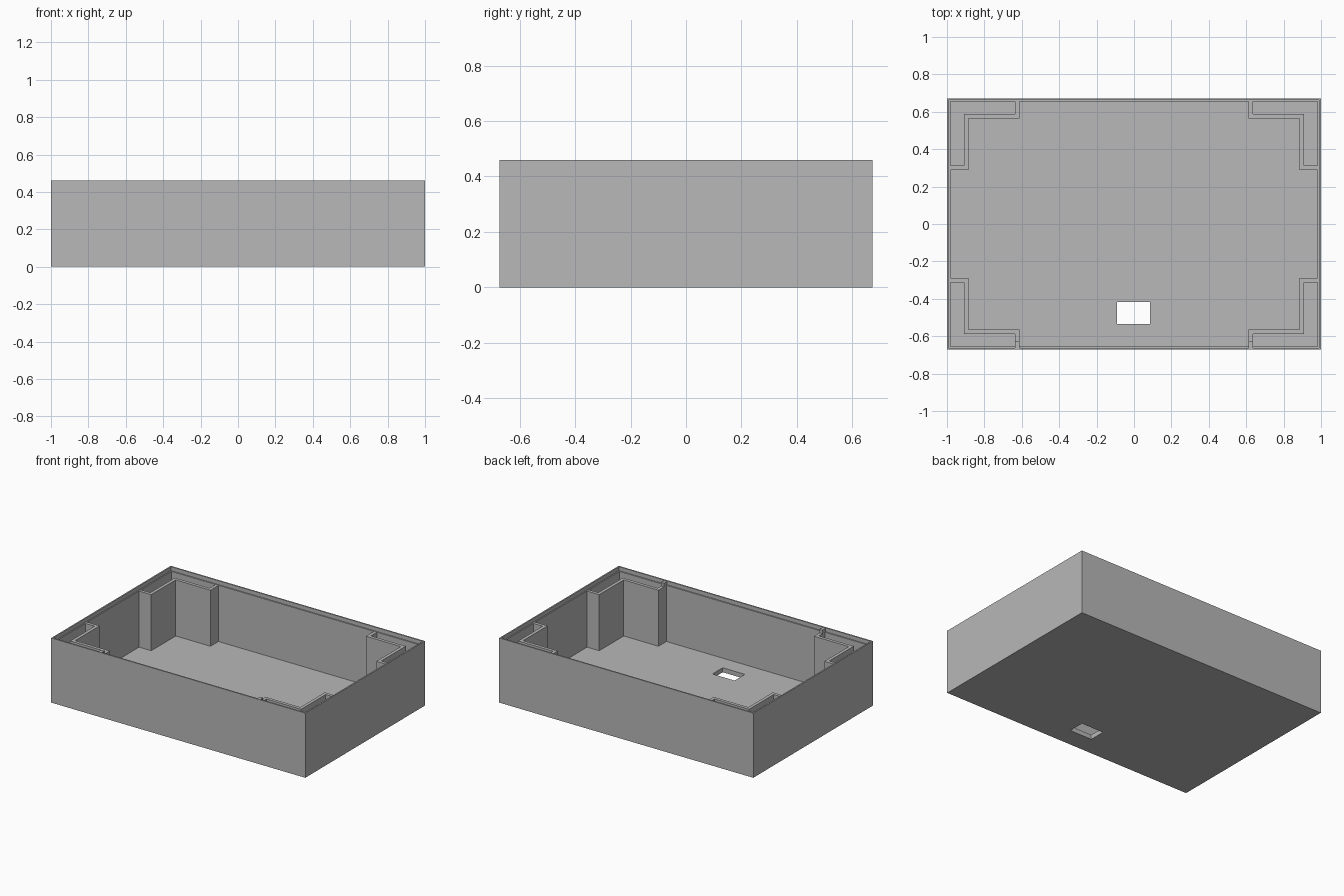
import bpy, bmesh

cube = bpy.data.objects.get("Cube")
if cube:
    bpy.data.objects.remove(cube, do_unlink=True)

grey = bpy.data.materials.new("plain_grey")
grey.use_nodes = True
colour = (0.48, 0.48, 0.48, 1)
grey.diffuse_color = colour
grey.node_tree.nodes["Principled BSDF"].inputs["Base Color"].default_value = colour

HX, HY, HEIGHT = 1.0, 0.672, 0.46
WALL, LIP = 0.018, 0.01
FLOOR, LEDGE = 0.032, 0.432


def prism(name, outline, z0, z1):
    """Extrude a flat outline between two heights."""
    bm = bmesh.new()
    face = bm.faces.new([bm.verts.new((x, y, z0)) for x, y in outline])
    top = bmesh.ops.extrude_face_region(bm, geom=[face])["geom"]
    verts = [v for v in top if isinstance(v, bmesh.types.BMVert)]
    bmesh.ops.translate(bm, vec=(0, 0, z1 - z0), verts=verts)
    bmesh.ops.recalc_face_normals(bm, faces=bm.faces)
    mesh = bpy.data.meshes.new(name)
    bm.to_mesh(mesh)
    bm.free()
    mesh.materials.append(grey)
    obj = bpy.data.objects.new(name, mesh)
    bpy.context.collection.objects.link(obj)
    return obj


def box(name, x0, x1, y0, y1, z0, z1):
    return prism(name, [(x0, y0), (x1, y0), (x1, y1), (x0, y1)], z0, z1)


def cut(target, cutter):
    mod = target.modifiers.new(cutter.name, "BOOLEAN")
    mod.operation = "DIFFERENCE"
    mod.solver = "EXACT"
    mod.object = cutter
    cutter.hide_render = True
    cutter.hide_set(True)
    cutter.display_type = "WIRE"


# Open tray: main cavity, stepped rim and floor opening
tray = box("tray", -HX, HX, -HY, HY, 0, HEIGHT)
ix, iy = HX - WALL, HY - WALL
lx, ly = HX - LIP, HY - LIP
cut(tray, box("cavity_cutter", -ix, ix, -iy, iy, FLOOR, 1))
cut(tray, box("rim_cutter", -lx, lx, -ly, ly, LEDGE, 1))
cut(tray, box("opening_cutter", -0.09, 0.085, -0.534, -0.418, -0.1, 0.1))

# Stepped partition that closes off each corner
T = 0.023
AX, AY = 0.886, 0.565     # inward faces of the two long panels
EX, EY = 0.612, 0.29      # ends of the pocket along each wall
wx, wy = ix + 0.004, iy + 0.004
outline = [(wx, EY), (AX, EY), (AX, AY), (EX, AY), (EX, wy),
           (EX + T, wy), (EX + T, AY + T), (AX + T, AY + T),
           (AX + T, EY + T), (wx, EY + T)]
for side, sx in (("left", 1), ("right", -1)):
    for end, sy in (("front", -1), ("back", 1)):
        points = [(x * sx, y * sy) for x, y in outline]
        prism(f"{end}_{side}_partition", points, FLOOR - 0.004, LEDGE - 0.001)
    # Small locating tab above the front partition
    x0, x1 = sorted((EX * sx, (EX + T) * sx))
    box(f"front_{side}_tab", x0, x1, -ly - 0.002, -0.628, LEDGE - 0.004, 0.456)
